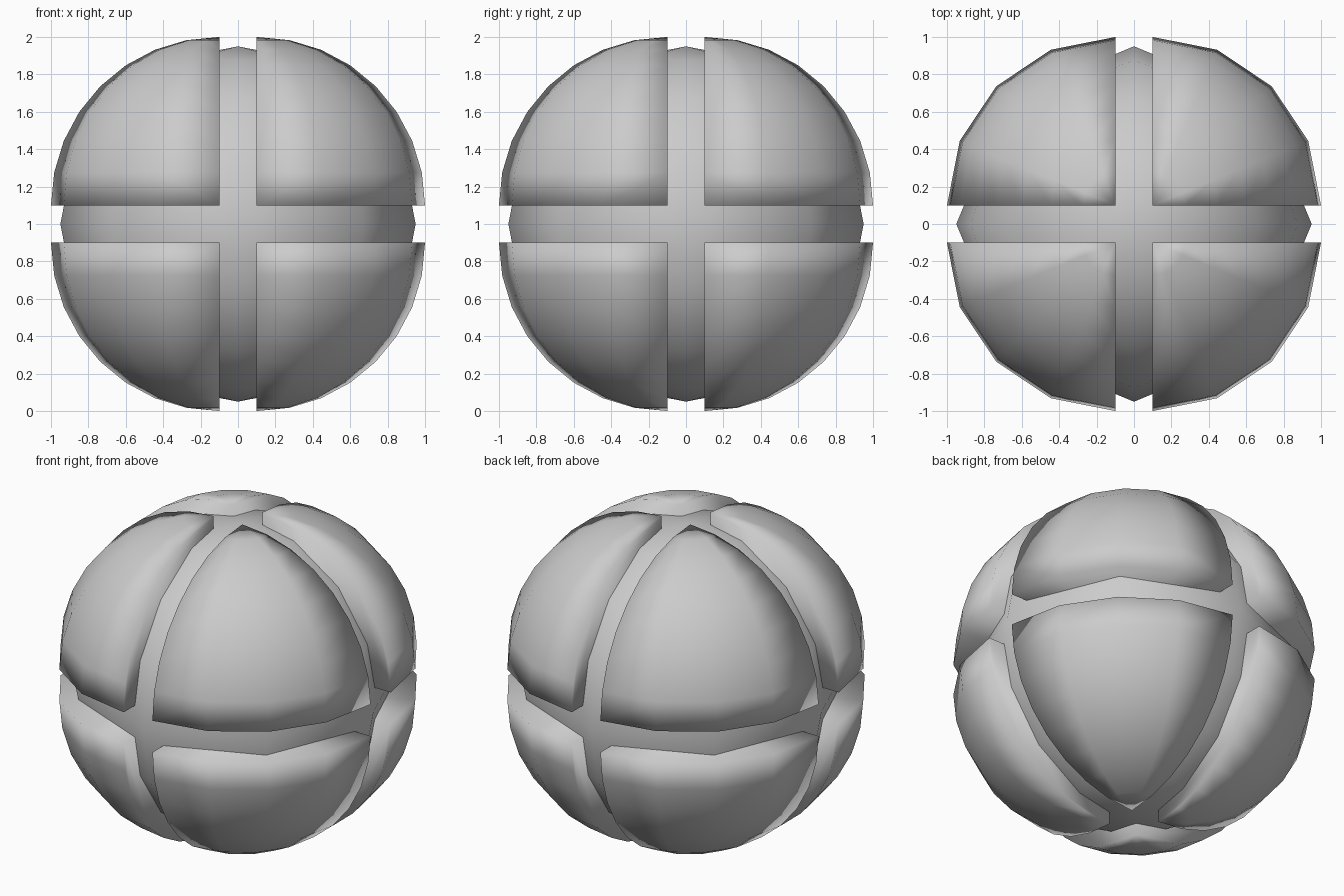
import bpy
import bmesh
from mathutils import Vector

cube = bpy.data.objects.get("Cube")
if cube:
    bpy.data.objects.remove(cube, do_unlink=True)

GAP = 0.1        # half the width of the grooves
CENTRE = (0, 0, 1)

grey = bpy.data.materials.new("plain grey")
grey.use_nodes = True
grey.diffuse_color = (0.6, 0.6, 0.6, 1)
grey.node_tree.nodes["Principled BSDF"].inputs["Base Color"].default_value = grey.diffuse_color


def add_object(name, bm):
    """Turn a bmesh into a smooth grey object at the ball's centre."""
    bmesh.ops.recalc_face_normals(bm, faces=bm.faces)
    mesh = bpy.data.meshes.new(name)
    bm.to_mesh(mesh)
    bm.free()
    mesh.shade_smooth()
    mesh.materials.append(grey)
    obj = bpy.data.objects.new(name, mesh)
    obj.location = CENTRE
    bpy.context.collection.objects.link(obj)
    return obj


# Inner core, seen at the bottom of the grooves
bm = bmesh.new()
bmesh.ops.create_uvsphere(bm, u_segments=8, v_segments=8, radius=0.95)
add_object("inner_core", bm)

# One closed eighth of a sphere, pushed outwards and mirrored on all axes
bm = bmesh.new()
bmesh.ops.create_uvsphere(bm, u_segments=16, v_segments=16, radius=0.9)
for normal in (Vector((1, 0, 0)), Vector((0, 1, 0)), Vector((0, 0, 1))):
    cut = bmesh.ops.bisect_plane(
        bm, geom=bm.verts[:] + bm.edges[:] + bm.faces[:], dist=0.0001,
        plane_co=(0, 0, 0), plane_no=normal, clear_inner=True)
    rim = [e for e in bm.edges if e.is_boundary]
    bmesh.ops.holes_fill(bm, edges=rim, sides=0)
bmesh.ops.translate(bm, verts=bm.verts, vec=(GAP, GAP, GAP))
segments = add_object("outer_segments", bm)
mirror = segments.modifiers.new("eight_segments", "MIRROR")
mirror.use_axis = (True, True, True)
mirror.use_mirror_merge = False
